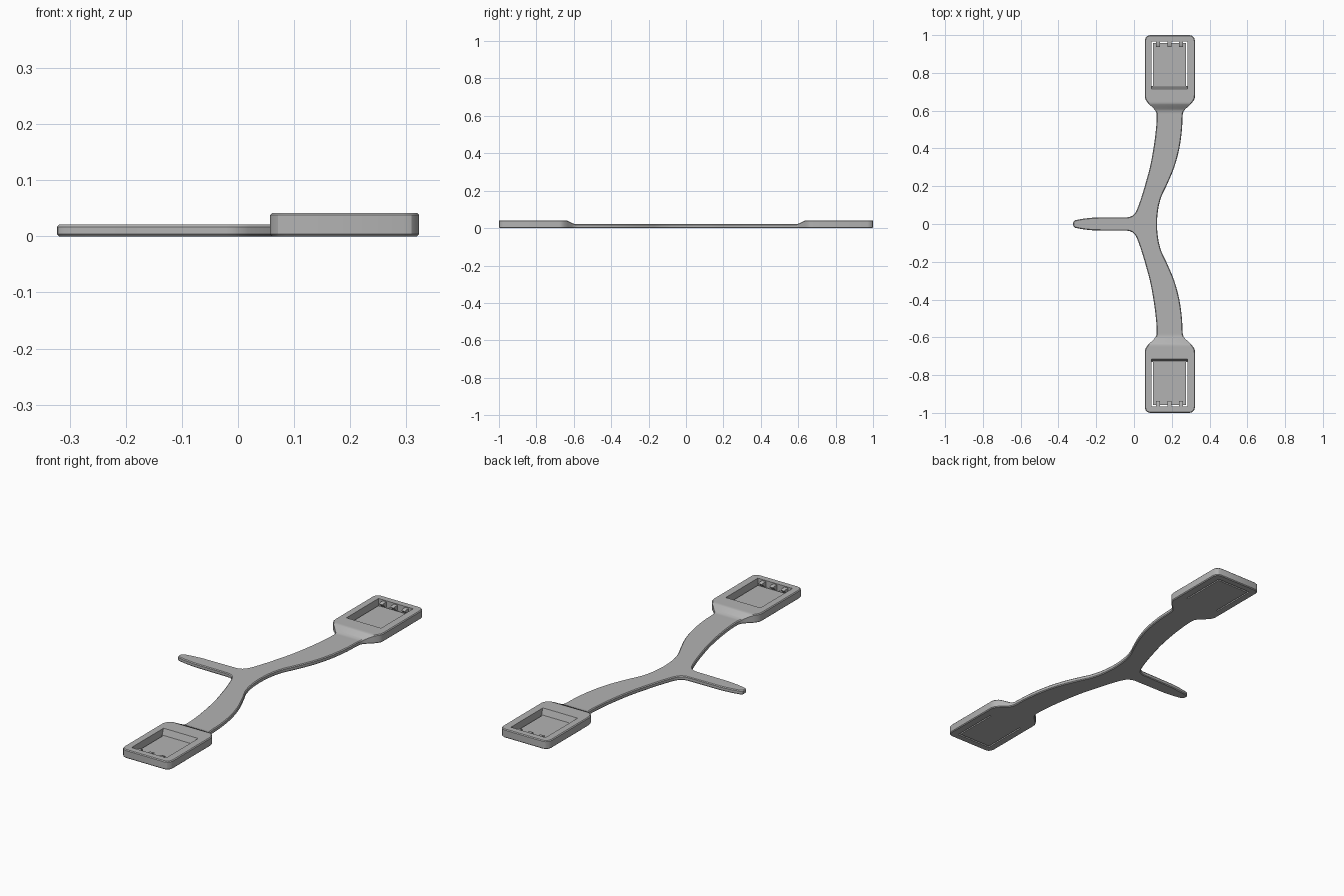
import bpy, bmesh, math
from mathutils import Vector

if "Cube" in bpy.data.objects:
    bpy.data.objects.remove(bpy.data.objects["Cube"])

THIN, THICK, CHAMFER = 0.021, 0.042, 0.004

grey = bpy.data.materials.new("plastic grey")
grey.diffuse_color = (0.45, 0.45, 0.45, 1)
grey.use_nodes = True
grey.node_tree.nodes["Principled BSDF"].inputs["Base Color"].default_value = grey.diffuse_color

# Half outline: y, left x, right x
ROWS = [(0, -.323, .122), (.012, -.321, .122), (.02, -.311, .1225), (.028, -.27, .123),
        (.034, -.215, .123), (.035, -.04, .123), (.038, -.022, .1235), (.045, -.006, .124),
        (.055, .004, .125), (.07, .013, .127), (.1, .025, .132), (.15, .042, .147),
        (.2, .057, .171), (.3, .084, .213), (.4, .103, .24), (.5, .116, .254),
        (.58, .12, .258), (.60, .113, .265), (.62, .095, .284), (.64, .074, .305),
        (.66, .061, .319), (.68, .057, .323), (.97, .057, .323), (.985, .061, .319),
        (.996, .071, .309), (1, .085, .295)]


def smooth_rows(rows, first, last, steps=4):
    """Refine the curved stretch of the outline with Hermite curves."""
    def slope(i, c):
        a, b = rows[i - 1], rows[i + 1]
        return (b[c] - a[c]) / (b[0] - a[0])
    out = list(rows[:first])
    for i in range(first, last):
        p, q = rows[i], rows[i + 1]
        h = q[0] - p[0]
        for s in range(steps):
            t = s / steps
            row = [p[0] + h * t]
            for c in (1, 2):
                m0, m1 = slope(i, c), (0 if i + 1 == last else slope(i + 1, c))
                row.append((2*t**3 - 3*t**2 + 1) * p[c] + (t**3 - 2*t**2 + t) * h * m0
                           + (3*t**2 - 2*t**3) * q[c] + (t**3 - t**2) * h * m1)
            out.append(tuple(row))
    return out + list(rows[last:])


def top_height(y):
    t = min(max((abs(y) - .585) / .06, 0), 1)
    return THIN + (THICK - THIN) * t * t * (3 - 2 * t)


def inset_loop(loop, d):
    """Move a counter-clockwise loop inward by d."""
    out = []
    for i, p in enumerate(loop):
        a, b = (p - loop[i - 1]).normalized(), (loop[(i + 1) % len(loop)] - p).normalized()
        n = (Vector((-a.y, a.x)) + Vector((-b.y, b.x))).normalized()
        out.append(p + n * d / max(n.dot(Vector((-a.y, a.x))), .6))
    return out


def make_object(name, bm):
    bmesh.ops.recalc_face_normals(bm, faces=bm.faces)
    mesh = bpy.data.meshes.new(name)
    bm.to_mesh(mesh)
    bm.free()
    mesh.materials.append(grey)
    obj = bpy.data.objects.new(name, mesh)
    bpy.context.collection.objects.link(obj)
    return obj


def prism(name, profile, x0, x1, side):
    """Extrude a (y, z) profile along x, mirrored to the given end."""
    bm = bmesh.new()
    a = [bm.verts.new((x0, side * y, z)) for y, z in profile]
    b = [bm.verts.new((x1, side * y, z)) for y, z in profile]
    bm.faces.new(a)
    bm.faces.new(b)
    for i in range(len(a)):
        j = (i + 1) % len(a)
        bm.faces.new((a[i], a[j], b[j], b[i]))
    return make_object(name, bm)


def block(name, x0, x1, y0, y1, z0, z1, side):
    return prism(name, [(y0, z0), (y1, z0), (y1, z1), (y0, z1)], x0, x1, side)


# Strap body with side arm and two thick heads
half = smooth_rows(ROWS, 9, 21)
rows = [(-y, l, r) for y, l, r in half[:0:-1]] + half
n = len(rows)
loop = [Vector((r, y)) for y, l, r in rows] + [Vector((l, y)) for y, l, r in reversed(rows)]
ys = [p.y for p in loop]
inner = inset_loop(loop, CHAMFER)
bm = bmesh.new()
rings = []
for pts, z in ((inner, lambda y: 0), (loop, lambda y: CHAMFER),
               (loop, lambda y: top_height(y) - CHAMFER), (inner, top_height)):
    rings.append([bm.verts.new((p.x, p.y, z(y))) for p, y in zip(pts, ys)])
for low, high in zip(rings, rings[1:]):
    for i in range(2 * n):
        j = (i + 1) % (2 * n)
        bm.faces.new((low[i], low[j], high[j], high[i]))
for ring in (rings[0], rings[3]):
    for i in range(n - 1):
        bm.faces.new((ring[i], ring[i + 1], ring[2*n - 2 - i], ring[2*n - 1 - i]))
body = make_object("strap_body", bm)

# Pockets in the heads, with slits around three sides of each floor
FLOOR = .012
cutters = []
for side in (1, -1):
    cutters += [
        prism("pocket_cutter", [(.726, FLOOR), (.966, FLOOR), (.966, .06), (.709, .06)],
              .093, .283, side),
        block("left_slit_cutter", .093, .100, .73, .966, -.02, .03, side),
        block("right_slit_cutter", .276, .283, .73, .966, -.02, .03, side),
        block("end_slit_cutter", .0935, .2825, .957, .9655, -.02, .03, side)]
bpy.context.view_layer.objects.active = body
for cutter in cutters:
    mod = body.modifiers.new("cut", 'BOOLEAN')
    mod.operation, mod.solver, mod.object = 'DIFFERENCE', 'EXACT', cutter
    bpy.ops.object.modifier_apply(modifier=mod.name)
    bpy.data.objects.remove(cutter)

# Three hooked clips at the outer end of each pocket
clips = []
hook = [(.97, .012), (.956, .012), (.950, .022), (.938, .029), (.937, .033), (.945, .037), (.97, .037)]
for side in (1, -1):
    for x in (.127, .188, .249):
        clips.append(prism("clip", hook, x - .01, x + .01, side))

bpy.ops.object.select_all(action='DESELECT')
for obj in [body] + clips:
    obj.select_set(True)
bpy.ops.object.shade_smooth_by_angle(angle=math.radians(28))
